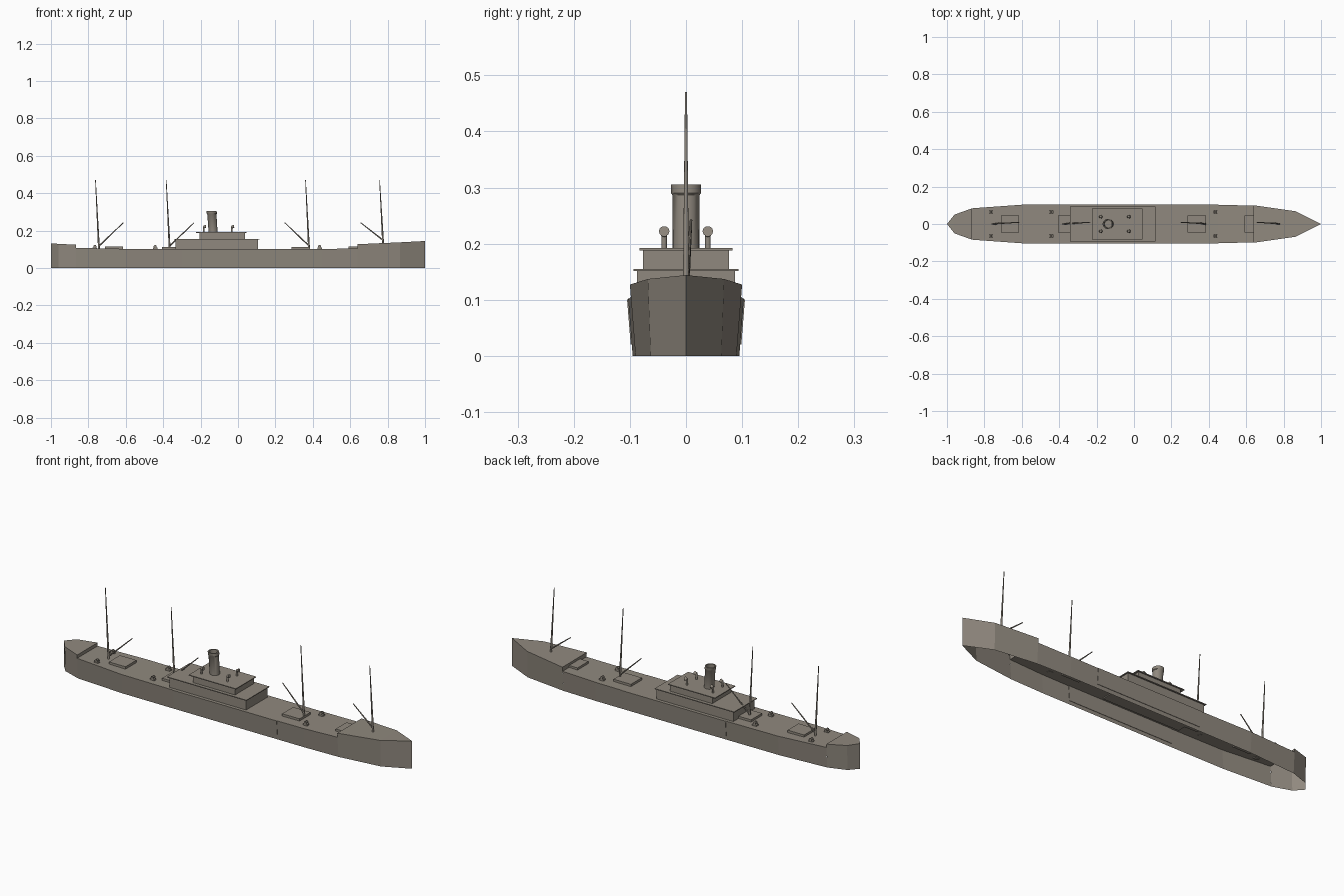
import bpy, bmesh, math
from mathutils import Vector

cube = bpy.data.objects.get("Cube")
if cube:
    bpy.data.objects.remove(cube, do_unlink=True)

paint = bpy.data.materials.new("warm_grey_paint")
paint.use_nodes = True
colour = (0.28, 0.25, 0.21, 1)
paint.diffuse_color = colour
bsdf = next(n for n in paint.node_tree.nodes if n.type == 'BSDF_PRINCIPLED')
bsdf.inputs["Base Color"].default_value = colour


def finish(name, bm, smooth=False):
    mesh = bpy.data.meshes.new(name)
    bm.to_mesh(mesh)
    bm.free()
    obj = bpy.data.objects.new(name, mesh)
    bpy.context.scene.collection.objects.link(obj)
    mesh.materials.append(paint)
    if smooth:
        bpy.ops.object.select_all(action='DESELECT')
        obj.select_set(True)
        bpy.context.view_layer.objects.active = obj
        bpy.ops.object.shade_smooth_by_angle(angle=math.radians(40))
    return obj


def add_box(bm, x0, x1, y0, y1, z0, z1):
    verts = bmesh.ops.create_cube(bm, size=1)["verts"]
    for v in verts:
        v.co = Vector((x1 if v.co.x > 0 else x0,
                       y1 if v.co.y > 0 else y0,
                       z1 if v.co.z > 0 else z0))
    return verts


def box(name, x0, x1, half, z0, z1):
    bm = bmesh.new()
    add_box(bm, x0, x1, -half, half, z0, z1)
    return finish(name, bm)


def add_tube(bm, a, b, r0, r1, sides=10, caps=True):
    a, b = Vector(a), Vector(b)
    verts = bmesh.ops.create_cone(bm, cap_ends=caps, segments=sides, radius1=r0,
                                  radius2=r1, depth=(b - a).length)["verts"]
    turn = Vector((0, 0, 1)).rotation_difference(b - a)
    for v in verts:
        v.co = turn @ v.co + (a + b) / 2


# Hull: open below, with raised stern and bow decks
# station: x, half width at deck, half width at keel, deck height
stations = [
    (-1.0, 0.0, 0.0, 0.131), (-0.96, 0.05, 0.045, 0.129),
    (-0.865, 0.084, 0.077, 0.124), (-0.865, 0.084, 0.077, 0.107),
    (-0.6, 0.103, 0.094, 0.102), (-0.3, 0.103, 0.095, 0.1),
    (0.3, 0.103, 0.095, 0.1), (0.45, 0.103, 0.095, 0.101),
    (0.64, 0.098, 0.09, 0.105), (0.64, 0.1, 0.09, 0.127),
    (0.865, 0.068, 0.063, 0.137), (1.0, 0.0, 0.0, 0.144)]
bm = bmesh.new()
rings = []
for x, top, keel, z in stations:
    rings.append([bm.verts.new(p) for p in
                  ((x, -keel, 0), (x, -top, z), (x, top, z), (x, keel, 0))])
for a, b in zip(rings, rings[1:]):
    for i in range(3):
        if i != 1 and a[0].co.x == b[0].co.x:
            continue
        bm.faces.new((a[i], b[i], b[i + 1], a[i + 1]))
bmesh.ops.remove_doubles(bm, verts=bm.verts, dist=0.0001)
bmesh.ops.dissolve_degenerate(bm, edges=bm.edges, dist=0.0001)
bmesh.ops.recalc_face_normals(bm, faces=bm.faces)
if max(bm.faces, key=lambda f: f.calc_area()).normal.z < 0:
    bmesh.ops.reverse_faces(bm, faces=bm.faces)
finish("hull", bm)

# Side plating that follows the flare of the hull
for side, label in ((-1, "right"), (1, "left")):
    bm = bmesh.new()
    for v in add_box(bm, -0.3, 0.295, -0.002, 0.002, 0.02, 0.1):
        v.co.y += side * (0.095 + 0.08 * v.co.z)
    finish(label + "_side_plate", bm)

# Superstructure: two decks with overhanging roofs
box("lower_house", -0.333, 0.108, 0.0875, 0.095, 0.151)
box("lower_roof", -0.342, 0.114, 0.094, 0.151, 0.155)
box("upper_house", -0.205, 0.037, 0.077, 0.155, 0.188)
box("upper_roof", -0.225, 0.046, 0.083, 0.188, 0.192)

# Cargo hatches
for i, (x0, x1, z) in enumerate(((-0.71, -0.615, 0.115), (-0.405, -0.32, 0.112),
                                 (0.285, 0.385, 0.112), (0.592, 0.645, 0.115))):
    box(f"hatch_{i + 1}", x0, x1, 0.045, 0.095, z)

# Raked funnel: hollow shell turned from a profile, with a collar
bm = bmesh.new()
profile = [(0.024, 0.19), (0.0245, 0.287), (0.027, 0.29),
           (0.027, 0.305), (0.021, 0.305), (0.021, 0.24)]
loops = []
for r, z in profile:
    cx = -0.133 - 0.07 * (z - 0.19)
    loops.append([bm.verts.new((cx + r * math.cos(math.tau * k / 20),
                                r * math.sin(math.tau * k / 20), z)) for k in range(20)])
for a, b in zip(loops, loops[1:]):
    for k in range(20):
        n = (k + 1) % 20
        bm.faces.new((a[k], a[n], b[n], b[k]))
bm.faces.new(loops[-1])
finish("funnel", bm, True)

# Cowl ventilators with forward-facing mouths
for i, x in enumerate((-0.183, -0.033)):
    for side, label in ((-1, "right"), (1, "left")):
        y = side * 0.039
        bm = bmesh.new()
        add_tube(bm, (x, y, 0.19), (x, y, 0.215), 0.005, 0.005)
        add_tube(bm, (x, y, 0.213), (x + 0.004, y, 0.222), 0.005, 0.007)
        add_tube(bm, (x - 0.001, y, 0.22), (x + 0.012, y, 0.222), 0.006, 0.0095)
        finish(f"{label}_ventilator_{i + 1}", bm, True)

# Masts leaning aft, each with a cargo boom
for i, (x, z, reach) in enumerate(((-0.743, 0.1, 0.13), (-0.365, 0.1, 0.13),
                                   (0.38, 0.1, -0.13), (0.776, 0.13, -0.12))):
    bm = bmesh.new()
    add_tube(bm, (x, 0, z - 0.005), (x - 0.019, 0, 0.47), 0.0055, 0.0018)
    finish(f"mast_{i + 1}", bm, True)
    bm = bmesh.new()
    add_tube(bm, (x, 0.002, z + 0.018), (x + reach, 0.009, 0.242), 0.004, 0.0022, 8)
    finish(f"boom_{i + 1}", bm, True)

# Deck winches: drum on a bed plate with two cheeks
for i, x in enumerate((-0.765, -0.443, 0.436)):
    for side, label in ((-1, "right"), (1, "left")):
        y = side * 0.064
        bm = bmesh.new()
        add_box(bm, x - 0.012, x + 0.012, y - 0.008, y + 0.008, 0.1, 0.109)
        add_tube(bm, (x, y - 0.009, 0.115), (x, y + 0.009, 0.115), 0.005, 0.005)
        for e in (-0.007, 0.007):
            add_tube(bm, (x, y + e - 0.001, 0.115), (x, y + e + 0.001, 0.115), 0.008, 0.008)
        finish(f"{label}_winch_{i + 1}", bm, True)
